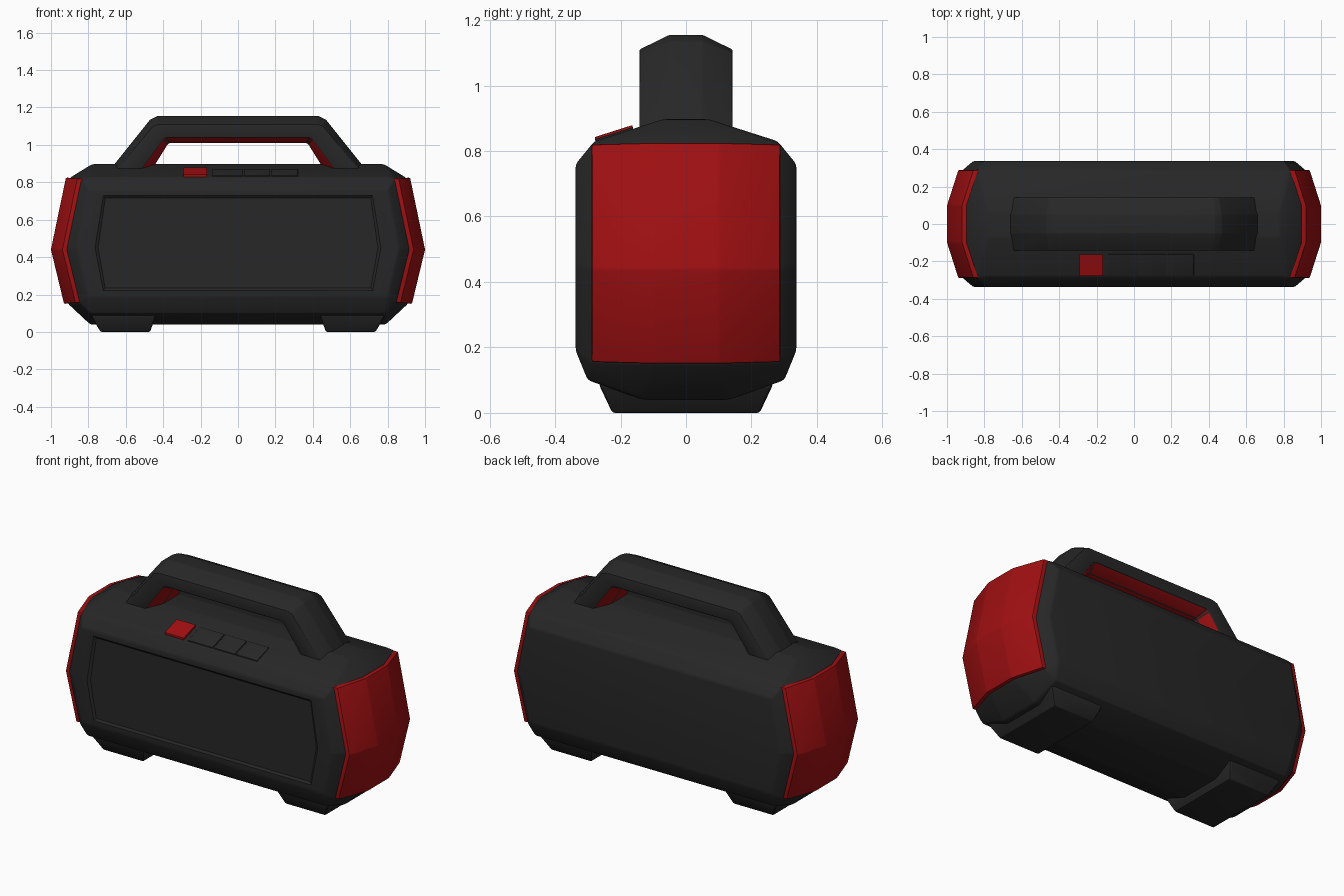
import bpy, bmesh, math

if "Cube" in bpy.data.objects:
    bpy.data.objects.remove(bpy.data.objects["Cube"])


def material(name, color):
    m = bpy.data.materials.new(name)
    m.diffuse_color = (*color, 1)
    m.use_nodes = True
    m.node_tree.nodes["Principled BSDF"].inputs["Base Color"].default_value = m.diffuse_color
    return m


BLACK = material("charcoal black", (0.02, 0.02, 0.02))
RED = material("deep red", (0.35, 0.005, 0.006))


def finish(name, bm, mats):
    me = bpy.data.meshes.new(name)
    bm.to_mesh(me)
    bm.free()
    for m in mats:
        me.materials.append(m)
    ob = bpy.data.objects.new(name, me)
    bpy.context.collection.objects.link(ob)
    bpy.ops.object.select_all(action='DESELECT')
    ob.select_set(True)
    bpy.context.view_layer.objects.active = ob
    bpy.ops.object.shade_smooth_by_angle(angle=math.radians(20))
    return ob


def soften(bm, width):
    """Round every clear edge a little."""
    edges = [e for e in bm.edges if len(e.link_faces) == 2 and e.calc_face_angle() > 0.2]
    bmesh.ops.bevel(bm, geom=edges, offset=width, segments=2, profile=0.5,
                    affect='EDGES', clamp_overlap=True)
    bmesh.ops.recalc_face_normals(bm, faces=bm.faces)


def hull(points, width):
    """Faceted solid around the points, with softened edges."""
    bm = bmesh.new()
    for p in points:
        bm.verts.new(p)
    r = bmesh.ops.convex_hull(bm, input=bm.verts)
    bmesh.ops.delete(bm, geom=[v for v in bm.verts if not v.link_faces], context='VERTS')
    bmesh.ops.dissolve_limit(bm, angle_limit=math.radians(3), verts=bm.verts, edges=bm.edges)
    bmesh.ops.recalc_face_normals(bm, faces=bm.faces)
    soften(bm, width)
    return bm


def four(points):
    return [(sx * x, sy * y, z) for x, y, z in points for sx in (-1, 1) for sy in (-1, 1)]


# End surface shared by the body and the red caps: (x, z) at centre, edge pulled in
END = [(0.93, 0.155), (1.0, 0.44), (0.92, 0.82)]


def end_points(inset):
    pts = []
    for x, z in END:
        pts.append((x - inset, 0.10, z + (0.005 if z > 0.5 else -0.005 if z < 0.3 else 0)))
        pts.append((x - 0.06 - inset, 0.288, z))
    return pts


# Main body
bm = hull(four([
    (0.78, 0.07, 0.897), (0.79, 0.28, 0.83), (0.80, 0.337, 0.76), (0.86, 0.337, 0.45),
    (0.80, 0.337, 0.19), (0.79, 0.30, 0.10), (0.79, 0.13, 0.04)] + end_points(0.022)), 0.01)

# Sunken front panel
front = max((f for f in bm.faces if f.normal.y < -0.99), key=lambda f: f.calc_area())
bmesh.ops.inset_individual(bm, faces=[front], thickness=0.028)
for v in front.verts:
    v.co.x *= 0.93
bmesh.ops.inset_individual(bm, faces=[front], thickness=0.016, depth=-0.01)
finish("speaker_body", bm, [BLACK])

# Red end caps
for side, sx in (("left", -1), ("right", 1)):
    pts = [(sx * x, sy * y, z) for x, y, z in end_points(0) for sy in (-1, 1)]
    pts += [(sx * 0.82, sy * 0.288, z) for z in (0.16, 0.82) for sy in (-1, 1)]
    finish(side + "_end_cap", hull(pts, 0.006), [RED])

# Feet
for side, sx in (("left", -1), ("right", 1)):
    pts = []
    for x0, x1, y, z in ((0.47, 0.735, 0.225, 0), (0.44, 0.785, 0.265, 0.085), (0.46, 0.74, 0.265, 0.12)):
        pts += [(sx * x, sy * y, z) for x in (x0, x1) for sy in (-1, 1)]
    finish(side + "_foot", hull(pts, 0.008), [BLACK])

# Carry handle: half paths (x, z) for each line of the cross-section
outer_mid = [(0.69, 0.86), (0.47, 1.135), (0.43, 1.155)]
outer_edge = [(0.655, 0.86), (0.455, 1.10), (0.425, 1.11)]
inner_edge = [(0.525, 0.86), (0.40, 1.03), (0.385, 1.04)]
inner_mid = [(0.465, 0.86), (0.375, 1.005), (0.365, 1.01)]
section = [(outer_mid, -0.05), (outer_mid, 0.05), (outer_edge, 0.142), (inner_edge, 0.142),
           (inner_mid, 0.07), (inner_mid, -0.07), (inner_edge, -0.142), (outer_edge, -0.142)]
bm = bmesh.new()
rings = []
for sx, order in ((-1, (0, 1, 2)), (1, (2, 1, 0))):
    for i in order:
        rings.append([bm.verts.new((sx * p[i][0], y, p[i][1])) for p, y in section])
for a, b in zip(rings, rings[1:]):
    for k in range(8):
        j = (k + 1) % 8
        f = bm.faces.new((a[k], a[j], b[j], b[k]))
        f.material_index = 1 if k in (3, 4, 5) else 0   # underside is red
bm.faces.new(rings[0])
bm.faces.new(rings[-1][::-1])
bmesh.ops.recalc_face_normals(bm, faces=bm.faces)
soften(bm, 0.004)
finish("carry_handle", bm, [BLACK, RED])


# Buttons lying on the sloped front shoulder
def button(name, x0, x1, proud, mat):
    pts = []
    for y in (-0.275, -0.16):
        z = 0.897 + (y + 0.07) * 0.067 / 0.21
        for x in (x0, x1):
            pts += [(x, y, z - 0.02), (x, y - proud * 0.3, z + proud)]
    finish(name, hull(pts, 0.003), [mat])


button("power_button", -0.292, -0.165, 0.011, RED)
for i, (x0, x1) in enumerate(((-0.14, 0.025), (0.031, 0.172), (0.178, 0.32))):
    button("control_button_%d" % (i + 1), x0, x1, 0.005, BLACK)
